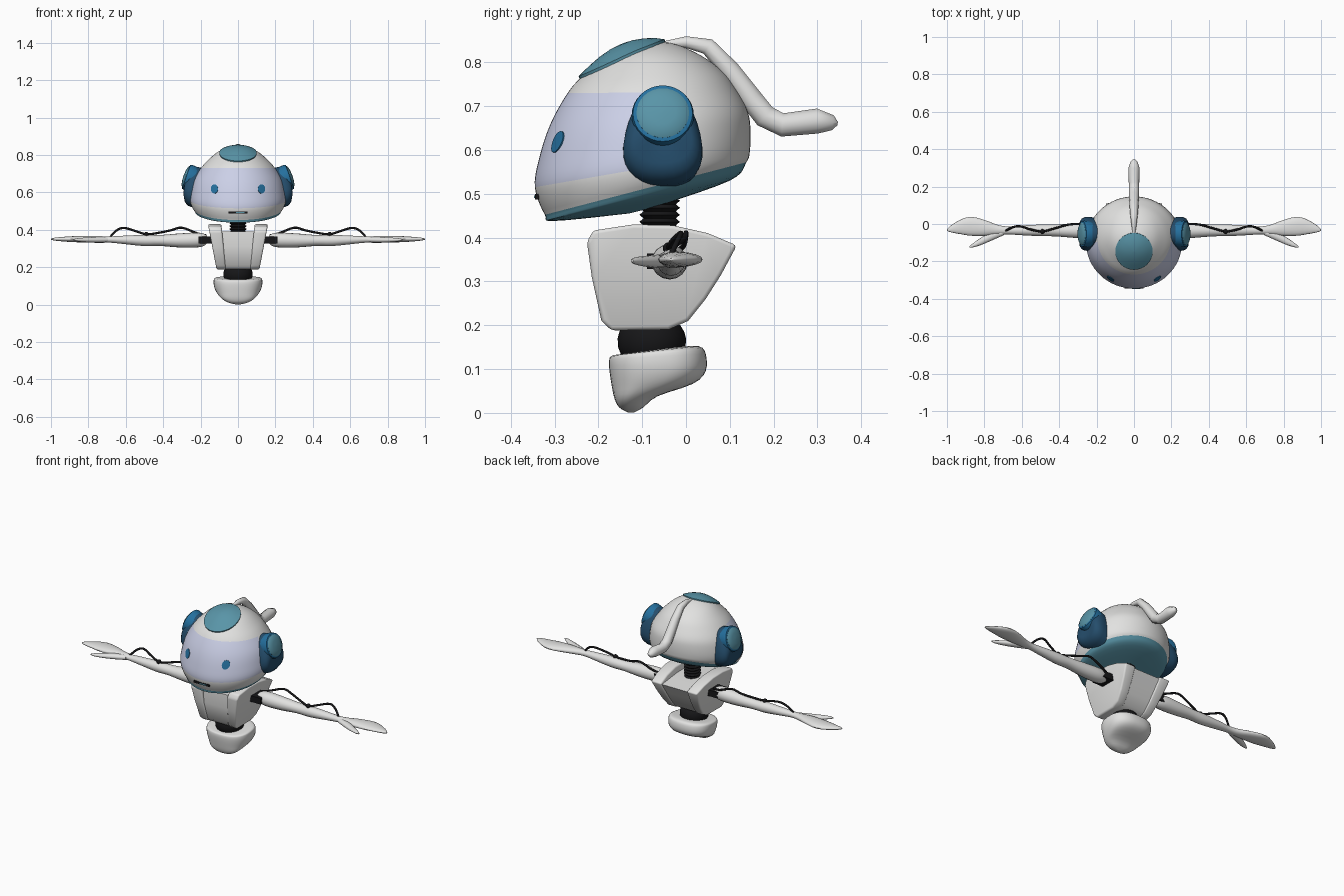
import bpy, bmesh, math
from mathutils import Vector
from mathutils.bvhtree import BVHTree

if "Cube" in bpy.data.objects:
    bpy.data.objects.remove(bpy.data.objects["Cube"])


def mat(name, *c):
    m = bpy.data.materials.new(name)
    m.diffuse_color = (*c, 1)
    m.use_nodes = True
    m.node_tree.nodes["Principled BSDF"].inputs["Base Color"].default_value = m.diffuse_color
    return m


WHITE = mat("shell_white", .76, .76, .75)
VISOR = mat("visor_lavender", .60, .63, .80)
TEAL = mat("teal", .10, .30, .39)
NAVY = mat("navy", .018, .075, .15)
BLUE = mat("blue", .018, .16, .34)
BLACK = mat("black", .008, .008, .009)


def finish(name, bm, mats, angle=40):
    bmesh.ops.recalc_face_normals(bm, faces=bm.faces[:])
    me = bpy.data.meshes.new(name)
    bm.to_mesh(me)
    bm.free()
    for m in mats:
        me.materials.append(m)
    ob = bpy.data.objects.new(name, me)
    bpy.context.collection.objects.link(ob)
    bpy.ops.object.select_all(action='DESELECT')
    ob.select_set(True)
    bpy.context.view_layer.objects.active = ob
    bpy.ops.object.shade_smooth_by_angle(angle=math.radians(angle))
    return ob


def smooth_rows(rows, n):
    """Catmull-Rom subdivision of parameter rows, n steps per span."""
    out = []
    for i in range(len(rows) - 1):
        a, b, c, d = (rows[max(0, min(len(rows) - 1, i + k))] for k in (-1, 0, 1, 2))
        for s in range(n):
            t = s / n
            out.append([.5 * (2 * q + (r - p) * t + (2 * p - 5 * q + 4 * r - u) * t * t
                              + (3 * q - p - 3 * r + u) * t ** 3)
                        for p, q, r, u in zip(a, b, c, d)])
    return out + [list(rows[-1])]


def loft(name, rings, mats, rule=None, bevel=0, angle=40):
    """Skin closed rings; rule(row, column) picks the material slot."""
    bm = bmesh.new()
    vs = [[bm.verts.new(p) for p in r] for r in rings]
    n = len(rings[0])
    for i in range(len(vs) - 1):
        for j in range(n):
            k = (j + 1) % n
            f = bm.faces.new((vs[i][j], vs[i][k], vs[i + 1][k], vs[i + 1][j]))
            if rule:
                f.material_index = rule(i, j)
    for r, i in ((vs[0], 0), (vs[-1], len(vs) - 2)):
        f = bm.faces.new(r)
        if rule:
            f.material_index = rule(i, 0)
    if bevel:
        bmesh.ops.recalc_face_normals(bm, faces=bm.faces[:])
        es = [e for e in bm.edges if e.calc_face_angle(0) > .6]
        bmesh.ops.bevel(bm, geom=es, offset=bevel, segments=3, profile=.5, affect='EDGES')
    return finish(name, bm, mats, angle)


def spow(v, e):
    return math.copysign(abs(v) ** e, v)


def tilted(y0, z0, y1, z1, w, n=48, e=1.0):
    """Ring through a front point and a back point with half width w."""
    pts = []
    for j in range(n):
        a = 2 * math.pi * j / n
        c, s = spow(math.cos(a), e), spow(math.sin(a), e)
        pts.append((w * s, (y0 + y1) / 2 + (y0 - y1) / 2 * c, (z0 + z1) / 2 + (z0 - z1) / 2 * c))
    return pts


def tube(name, path, m, n=12, s=1):
    """Elliptical tube along points (x, y, z, side radius, up radius)."""
    rings = []
    for i, p in enumerate(path):
        c = Vector(p[:3])
        t = (Vector(path[min(i + 1, len(path) - 1)][:3]) - Vector(path[max(i - 1, 0)][:3])).normalized()
        side = t.cross(Vector((0, 0, 1))).normalized()
        up = side.cross(t)
        ring = []
        for j in range(n):
            a = 2 * math.pi * j / n
            q = c + side * p[3] * math.cos(a) + up * p[4] * math.sin(a)
            ring.append((q.x * s, q.y, q.z))
        rings.append(ring)
    return loft(name, rings, [m], angle=60)


# head: tilted dome with teal underside and visor band
ROWS = [(-.13, .455, -.07, .47, .03), (-.30, .438, .10, .53, .20), (-.322, .452, .138, .572, .238),
        (-.345, .515, .146, .60, .256), (-.334, .585, .147, .65, .25), (-.309, .66, .14, .69, .233),
        (-.27, .73, .118, .732, .197), (-.235, .77, .087, .775, .16), (-.18, .818, .04, .812, .11),
        (-.13, .842, -.02, .84, .055), (-.085, .85, -.075, .85, .005)]
N, COLS = 5, 64


def head_rule(i, j):
    k = i // N
    if k < 2:
        return 2
    return 1 if 3 <= k < 6 and math.cos(2 * math.pi * (j + .5) / COLS) > .1 else 0


head = loft("head", [tilted(*r, n=COLS) for r in smooth_rows(ROWS, N)], [WHITE, VISOR, TEAL], head_rule)
tree = BVHTree.FromPolygons([v.co.copy() for v in head.data.vertices],
                            [list(p.vertices) for p in head.data.polygons])


def decal(name, center, u, v, direction, m, lift):
    """Elliptical plate projected onto the head."""
    rings, d = [], Vector(direction)
    for r in (1.03, 1, .75, .5, .25, .02):
        ring = []
        for j in range(32):
            a = 2 * math.pi * j / 32
            p = Vector(center) + Vector(u) * r * math.cos(a) + Vector(v) * r * math.sin(a)
            hit, nor = tree.ray_cast(p, d)[:2]
            if nor.dot(d) > 0:
                nor = -nor
            ring.append(hit + nor * (lift if r <= 1 else -.003))
        rings.append(ring)
    return loft(name, rings, [m])


decal("crown_patch", (0, -.145, 1.2), (.097, 0, 0), (0, .096, 0), (0, 0, -1), TEAL, .006)
for s in (-1, 1):
    decal("eye", (s * .125, -1, .618), (.019, 0, 0), (0, 0, .024), (0, 1, 0), BLUE, .003)


def box(name, c, size, m):
    bm = bmesh.new()
    bmesh.ops.create_cube(bm, size=1)
    for v in bm.verts:
        v.co = Vector(c) + Vector(a * b for a, b in zip(v.co, size))
    return finish(name, bm, [m])


# mouth
box("mouth", (0, -.34, .493), (.10, .009, .012), BLACK)
box("mouth_light", (.012, -.3455, .493), (.045, .003, .006), TEAL)

# ears: egg-shaped navy pod, blue rim, teal cap
for s in (-1, 1):
    nrm, up = Vector((.94, 0, .33)), Vector((-.33, 0, .94))

    def at(u, v, h):
        p = Vector((.247, -.053, .635)) + Vector((0, u, 0)) + up * v + nrm * h
        return (p.x * s, p.y, p.z)

    def egg(k, h, n=32):
        pts = []
        for j in range(n):
            a = 2 * math.pi * j / n
            c, q = spow(math.cos(a), .85), spow(math.sin(a), .85)
            pts.append(at(k * c * (.084 - .022 * q), .012 + k * q * .105 - .012 * k, h - .02 * (q < 0) * q * q))
        return pts

    def disc(r, h):
        return [at(r * math.cos(a), .036 + r * math.sin(a), h)
                for a in (2 * math.pi * j / 32 for j in range(32))]
    loft("ear_pod", [egg(.96, -.07), egg(1.03, -.02), egg(1.02, .005), egg(.92, .025),
                     egg(.75, .038), egg(.3, .042)], [NAVY])
    loft("ear_rim", [disc(.068, .0), disc(.071, .032), disc(.068, .044), disc(.058, .047)], [BLUE])
    loft("ear_cap", [disc(.06, .03), disc(.06, .047), disc(.05, .054), disc(.03, .058), disc(.005, .06)], [TEAL])

# antenna tail
TAIL = [(-.06, .84, .006), (0, .846, .014), (.05, .836, .02), (.10, .782, .024), (.15, .715, .027),
        (.18, .677, .028), (.22, .657, .028), (.30, .666, .03), (.335, .662, .018), (.346, .66, .004)]
tail = []
for i, (y, z, r) in enumerate(TAIL):
    a, b = TAIL[max(i - 1, 0)], TAIL[min(i + 1, len(TAIL) - 1)]
    t = Vector((0, b[0] - a[0], b[1] - a[1])).normalized()
    nv = Vector((0, -t.z, t.y))
    tail.append([Vector((0, y, z)) + r * (Vector((math.cos(k), 0, 0)) + nv * math.sin(k))
                 for k in (math.pi * j / 5 for j in range(10))])
loft("antenna", tail, [WHITE])


# ribbed neck and waist
def ring_stack(name, y, prof):
    loft(name, [tilted(y - r, z, y + r, z, r, 32) for z, r in prof], [BLACK])


ring_stack("neck", -.06, [(.38 + .008 * i, .046 if i % 2 else .037) for i in range(15)])
ring_stack("waist", -.078, [(.12, .06), (.135, .071), (.15, .077), (.17, .078), (.185, .074), (.20, .065), (.21, .05)])

# torso: two shoulder panels and a lower middle body
SIDE = [(-.226, .39), (-.212, .416), (-.12, .430), (-.03, .428), (.05, .41), (.116, .382),
        (.08, .315), (.045, .26), (.005, .21), (-.04, .19), (-.17, .188), (-.193, .21), (-.215, .31)]
for s in (-1, 1):
    loft("shoulder_panel", [[(s * (.065 + .10 * (z - .19)), y, z) for y, z in SIDE],
                            [(s * (.115 + .19 * (z - .19)), y, z) for y, z in SIDE]],
         [WHITE], bevel=.009)
MID = [(-.08 + (y + .08) * .95, min(z, .39 - .1 * max(0, y + .05)) + .002) for y, z in SIDE[1:]]
loft("chest", [[(x, y, z) for y, z in MID] for x in (-.085, .085)], [WHITE])

# pelvis
HIP = [(-.132, .001, -.118, .001, .012), (-.152, .012, -.098, .012, .055), (-.163, .032, -.065, .038, .09),
       (-.17, .065, .015, .066, .115), (-.175, .10, .045, .095, .128), (-.175, .122, .045, .135, .13),
       (-.168, .131, .03, .152, .122), (-.14, .135, -.01, .151, .08)]
loft("pelvis", [tilted(*r, n=40, e=.8) for r in smooth_rows(HIP, 3)], [WHITE], angle=60)

# arms, hands and cables
ARM = [(.165, -.04, .347, .02, .02), (.185, -.04, .347, .034, .034), (.23, -.038, .345, .041, .040),
       (.32, -.036, .343, .038, .037), (.42, -.034, .343, .032, .029), (.5, -.034, .343, .031, .030),
       (.6, -.034, .346, .026, .023), (.68, -.034, .348, .021, .017), (.74, -.03, .348, .028, .018),
       (.80, -.022, .35, .042, .018), (.88, -.012, .35, .050, .016), (.95, -.022, .35, .030, .011),
       (.985, -.03, .35, .014, .007), (1, -.034, .35, .003, .003)]
THUMB = [(.70, -.045, .347, .015, .013), (.76, -.065, .346, .021, .015), (.82, -.095, .346, .017, .012),
         (.86, -.115, .347, .010, .008), (.88, -.123, .347, .003, .003)]
CABLE = [(.17, -.02, .37), (.22, -.005, .382), (.30, .0, .411), (.36, -.005, .397), (.43, -.025, .383),
         (.49, -.04, .376), (.55, -.03, .394), (.61, -.012, .41), (.65, -.018, .396), (.685, -.035, .36)]
for s in (-1, 1):
    tube("arm", smooth_rows(ARM, 3), WHITE, 16, s)
    tube("thumb", smooth_rows(THUMB, 3), WHITE, 12, s)
    tube("cable", smooth_rows([c + (.006, .006) for c in CABLE], 4), BLACK, 8, s)
    box("shoulder_joint", (s * .165, -.045, .346), (.09, .088, .036), BLACK)
    bm = bmesh.new()
    bmesh.ops.create_uvsphere(bm, u_segments=12, v_segments=8, radius=.013)
    bmesh.ops.translate(bm, vec=(s * .49, -.04, .376), verts=bm.verts)
    finish("cable_clip", bm, [BLACK])
